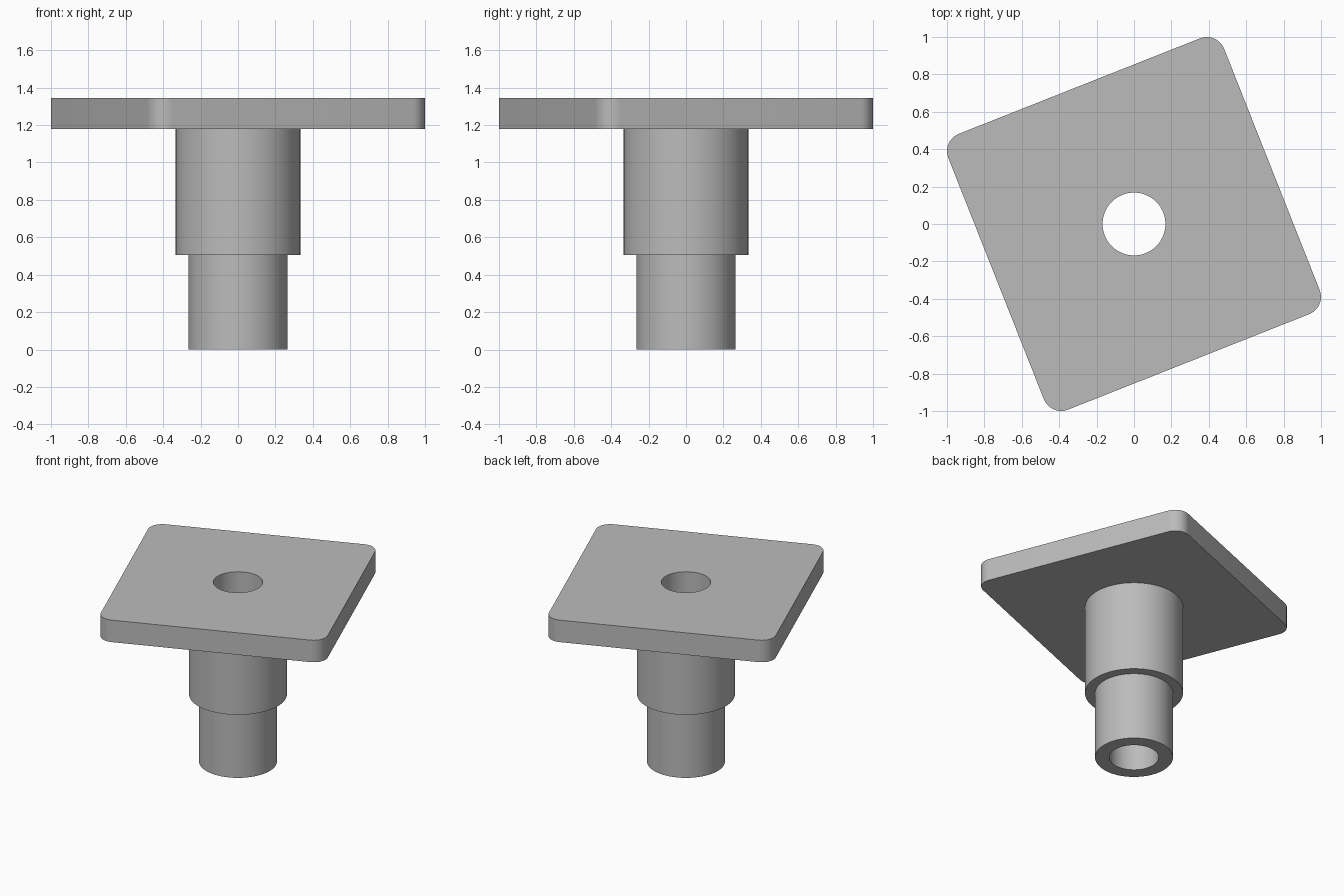
import bpy, bmesh
from math import sin, cos, pi, radians

if "Cube" in bpy.data.objects:
    bpy.data.objects.remove(bpy.data.objects["Cube"], do_unlink=True)

BORE, LOWER, UPPER = 0.168, 0.265, 0.333      # radii
STEP, UNDER, TOP = 0.505, 1.18, 1.345         # heights
HALF, CORNER, TURN = 0.793, 0.1, radians(21.6)
SIDES = 96

grey = bpy.data.materials.new("plain grey")
grey.use_nodes = True
colour = (0.5, 0.5, 0.5, 1)
grey.diffuse_color = colour
grey.node_tree.nodes["Principled BSDF"].inputs["Base Color"].default_value = colour


def finish(bm, name):
    bmesh.ops.remove_doubles(bm, verts=bm.verts, dist=1e-5)
    bmesh.ops.recalc_face_normals(bm, faces=bm.faces)
    mesh = bpy.data.meshes.new(name)
    bm.to_mesh(mesh)
    bm.free()
    mesh.materials.append(grey)
    obj = bpy.data.objects.new(name, mesh)
    bpy.context.collection.objects.link(obj)
    bpy.ops.object.select_all(action='DESELECT')
    obj.select_set(True)
    bpy.context.view_layer.objects.active = obj
    bpy.ops.object.shade_smooth_by_angle(angle=radians(30))


def ring(radius):
    return [(radius * cos(2 * pi * i / SIDES), radius * sin(2 * pi * i / SIDES))
            for i in range(SIDES)]


def loop(bm, points, z):
    verts = [bm.verts.new((x, y, z)) for x, y in points]
    edges = [bm.edges.new((verts[i - 1], verts[i])) for i in range(len(verts))]
    return verts, edges


def wall(bm, a, b):
    for i in range(len(a)):
        bm.faces.new((a[i - 1], a[i], b[i], b[i - 1]))


# Stepped sleeve: open at both ends, meeting the plate's hole edges
bm = bmesh.new()
profile = [(BORE, TOP), (BORE, 0), (LOWER, 0), (LOWER, STEP), (UPPER, STEP), (UPPER, UNDER)]
rings = [loop(bm, ring(r), z)[0] for r, z in profile]
for a, b in zip(rings, rings[1:]):
    wall(bm, a, b)
finish(bm, "stepped_sleeve")

# Rounded square plate, turned about the sleeve axis
outline = []
inset = (HALF - CORNER) * 2 ** 0.5
for k in range(4):
    mid = TURN + pi / 4 + k * pi / 2
    for j in range(13):
        a = mid - pi / 4 + j * pi / 24
        outline.append((inset * cos(mid) + CORNER * cos(a),
                        inset * sin(mid) + CORNER * sin(a)))
bm = bmesh.new()
rims = []
for z, hole in ((UNDER, UPPER), (TOP, BORE)):
    verts, edges = loop(bm, outline, z)
    hole_edges = loop(bm, ring(hole), z)[1]
    bmesh.ops.triangle_fill(bm, use_beauty=True, edges=edges + hole_edges)
    rims.append(verts)
wall(bm, *rims)
finish(bm, "square_plate")
